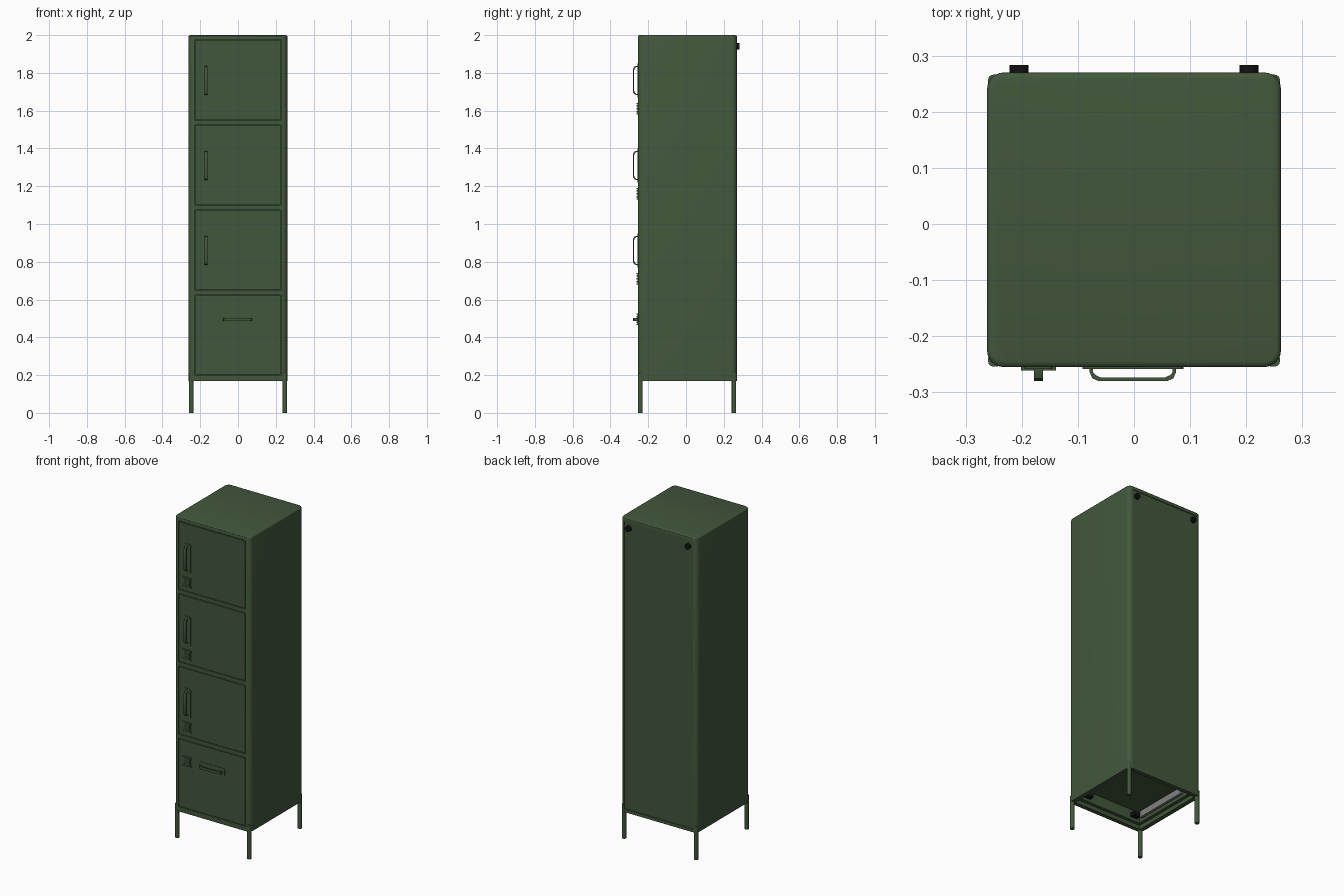
import bpy, bmesh
from mathutils import Vector

if "Cube" in bpy.data.objects:
    bpy.data.objects.remove(bpy.data.objects["Cube"], do_unlink=True)


def material(name, rgb):
    m = bpy.data.materials.new(name)
    m.use_nodes = True
    m.diffuse_color = (*rgb, 1)
    m.node_tree.nodes["Principled BSDF"].inputs["Base Color"].default_value = (*rgb, 1)
    return m


GREEN = material("olive green paint", (0.055, 0.095, 0.045))
BLACK = material("black rubber", (0.006, 0.006, 0.006))
STEEL = material("grey steel", (0.22, 0.22, 0.22))


def add_box(bm, lo, hi):
    made = bmesh.ops.create_cube(bm, size=1)["verts"]
    lo, hi = Vector(lo), Vector(hi)
    for v in made:
        v.co = (lo + hi) / 2 + v.co * (hi - lo)


def bevel_along(bm, axis, radius, segments):
    edges = [e for e in bm.edges
             if abs((e.verts[0].co - e.verts[1].co).normalized()[axis]) > 0.99]
    bmesh.ops.bevel(bm, geom=edges, offset=radius, segments=segments,
                    profile=0.5, affect='EDGES')


def finish(name, bm, mat, smooth=True):
    bmesh.ops.recalc_face_normals(bm, faces=bm.faces)
    mesh = bpy.data.meshes.new(name)
    bm.to_mesh(mesh)
    bm.free()
    mesh.materials.append(mat)
    ob = bpy.data.objects.new(name, mesh)
    bpy.context.collection.objects.link(ob)
    if smooth:
        smooth_object(ob)
    return ob


def activate(ob):
    bpy.ops.object.select_all(action='DESELECT')
    ob.select_set(True)
    bpy.context.view_layer.objects.active = ob


def smooth_object(ob):
    activate(ob)
    bpy.ops.object.shade_smooth_by_angle()


def box(name, lo, hi, mat=GREEN, axis=None, radius=0.005, segments=3):
    bm = bmesh.new()
    add_box(bm, lo, hi)
    if axis is not None:
        bevel_along(bm, axis, radius, segments)
    return finish(name, bm, mat)


W, FRONT, BACK, BASE, TOP = 0.262, -0.255, 0.27, 0.17, 2.0
DOOR_W, DOOR_H, PITCH = 0.23, 0.425, 0.45
bays = [0.2 + PITCH * i for i in range(4)]

# Cabinet shell with rounded corners and a softened top edge
bm = bmesh.new()
add_box(bm, (-W, FRONT, BASE), (W, BACK, TOP))
bevel_along(bm, 2, 0.03, 6)
rim = [e for e in bm.edges if all(v.co.z > TOP - 0.001 for v in e.verts)]
bmesh.ops.bevel(bm, geom=rim, offset=0.01, segments=3, profile=0.5, affect='EDGES')
cabinet = finish("cabinet_shell", bm, GREEN, smooth=False)

# Door openings, recessed back panel and hollow underside
cuts = [((-DOOR_W, FRONT - 0.05, z), (DOOR_W, FRONT + 0.018, z + DOOR_H)) for z in bays]
cuts += [((-0.236, BACK - 0.004, 0.19), (0.236, BACK + 0.05, 1.975)),
         ((-0.235, -0.23, BASE - 0.05), (0.235, 0.245, 0.195)),
         ((-0.215, -0.21, BASE - 0.04), (0.215, 0.225, 0.26))]
for lo, hi in cuts:
    cutter = box("cutter", lo, hi)
    cutter.hide_render = True
    mod = cabinet.modifiers.new("cut", 'BOOLEAN')
    mod.operation, mod.object, mod.solver = 'DIFFERENCE', cutter, 'EXACT'
    activate(cabinet)
    bpy.ops.object.modifier_apply(modifier=mod.name)
    bpy.data.objects.remove(cutter, do_unlink=True)
smooth_object(cabinet)

# Legs
for sx, side in ((-1, "right"), (1, "left")):
    for y0, end in ((FRONT + 0.001, "front"), (BACK - 0.028, "back")):
        xs = sorted((sx * 0.236, sx * 0.26))
        box(f"{end}_{side}_leg", (xs[0], y0, 0), (xs[1], y0 + 0.024, 0.21),
            axis=2, radius=0.009, segments=4)


def handle(name, cx, cz, upright):
    """Bent strap handle on a thin rounded backing plate."""
    half, wide = 0.09, 0.025
    hx, hz = (wide, half) if upright else (half, wide)
    box(name + "_plate", (cx - hx, FRONT - 0.003, cz - hz),
        (cx + hx, FRONT + 0.002, cz + hz), axis=1, radius=0.008)
    # Strap: outer U and inner U joined into a thin bent band
    bm = bmesh.new()
    reach, t, r, h = 0.025, 0.006, 0.016, 0.077
    path = [(-h, 0), (-h, reach - r), (-h + 0.3 * r, reach - 0.3 * r), (-h + r, reach)]
    path += [(-s, d) for s, d in reversed(path)]
    inner = [(s * (h - t) / h, max(0, d - t) if d > reach - r else d) for s, d in path]

    def place(s, d, w):
        return (cx + w, FRONT - d, cz + s) if upright else (cx + s, FRONT - d, cz + w)

    rings = []
    for (so, do), (si, di) in zip(path, inner):
        rings.append([bm.verts.new(place(*p)) for p in
                      ((so, do, -0.008), (so, do, 0.008), (si, di, 0.008), (si, di, -0.008))])
    for a, b in zip(rings, rings[1:]):
        for i in range(4):
            j = (i + 1) % 4
            bm.faces.new((a[i], a[j], b[j], b[i]))
    for ring in (rings[0], rings[-1]):
        bm.faces.new(ring)
    finish(name + "_strap", bm, GREEN)


def latch(name, cx, cz):
    """Small square lock plate with horizontal ribs and edge lips."""
    bm = bmesh.new()
    s = 0.025
    add_box(bm, (cx - s, FRONT - 0.003, cz - s), (cx + s, FRONT + 0.002, cz + s))
    for dz in (-0.015, 0, 0.015):
        add_box(bm, (cx - 0.02, FRONT - 0.006, cz + dz - 0.004),
                (cx + 0.02, FRONT - 0.002, cz + dz + 0.004))
    for dz in (-0.03, 0.025):
        add_box(bm, (cx - 0.031, FRONT - 0.006, cz + dz),
                (cx + 0.031, FRONT + 0.001, cz + dz + 0.005))
    finish(name, bm, GREEN)


# Bottom drawer and three doors above
for i, z in enumerate(bays):
    name = "drawer" if i == 0 else f"door_{i}"
    gap = 0.004
    box(name + "_panel", (-DOOR_W + gap, FRONT, z + gap),
        (DOOR_W - gap, FRONT + 0.019, z + DOOR_H - gap))
    if i == 0:
        handle(name + "_handle", -0.002, z + 0.295, False)
        latch(name + "_latch", -0.17, z + 0.295)
    else:
        handle(name + "_handle", -0.17, z + 0.21, True)
        latch(name + "_latch", -0.17, z + 0.06)

# Wall bumpers, drawer slides and clips under the cabinet
for sx, side in ((-1, "right"), (1, "left")):
    bpy.ops.mesh.primitive_cylinder_add(vertices=24, radius=0.017, depth=0.02,
                                        location=(sx * 0.205, 0.273, 1.94),
                                        rotation=(1.5708, 0, 0))
    bumper = bpy.context.object
    bumper.name = side + "_wall_bumper"
    bumper.data.materials.append(BLACK)
    smooth_object(bumper)
    box(side + "_drawer_slide", (sx * 0.195 - 0.008, -0.17, 0.205),
        (sx * 0.195 + 0.008, 0.18, 0.245), STEEL)
    box(side + "_slide_clip", (sx * 0.17 - 0.022, -0.205, 0.21),
        (sx * 0.17 + 0.022, -0.175, 0.235), BLACK)
